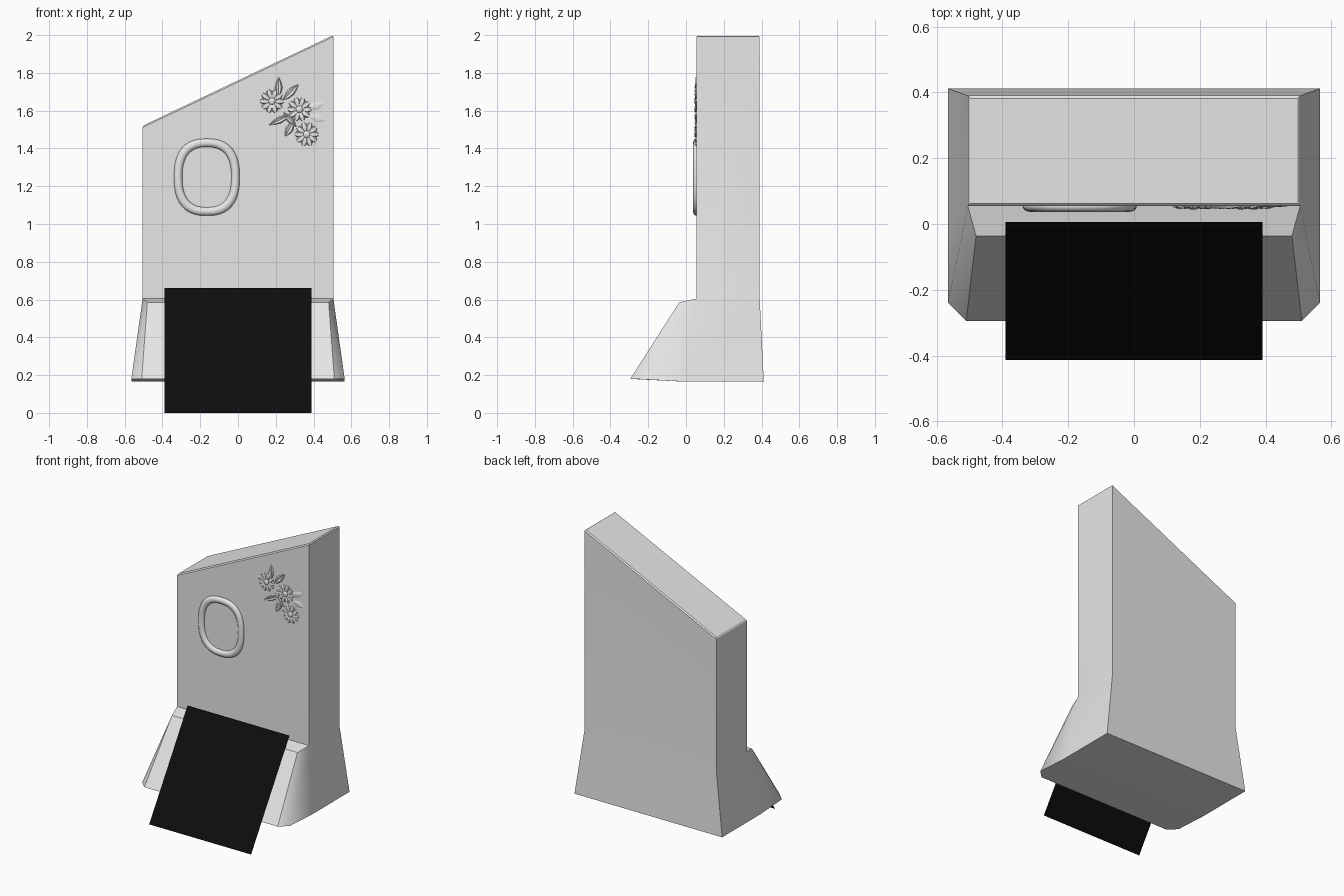
import bpy, bmesh
from math import sin, cos, pi, radians, copysign
from mathutils import Vector, Matrix

cube = bpy.data.objects.get("Cube")
if cube:
    bpy.data.objects.remove(cube, do_unlink=True)


def material(name, value):
    m = bpy.data.materials.new(name)
    m.use_nodes = True
    col = (value, value, value, 1)
    m.diffuse_color = col
    m.node_tree.nodes["Principled BSDF"].inputs["Base Color"].default_value = col
    return m


STONE = material("light grey stone", 0.8)
BLACK = material("black", 0.004)
FRONT = 0.055  # y of the upright front face


def finish(bm, name, mat, angle=None):
    bmesh.ops.recalc_face_normals(bm, faces=bm.faces)
    me = bpy.data.meshes.new(name)
    bm.to_mesh(me)
    bm.free()
    me.materials.append(mat)
    ob = bpy.data.objects.new(name, me)
    bpy.context.collection.objects.link(ob)
    if angle:
        bpy.ops.object.select_all(action='DESELECT')
        ob.select_set(True)
        bpy.context.view_layer.objects.active = ob
        bpy.ops.object.shade_smooth_by_angle(angle=radians(angle))
    return ob


# Headstone: slanted upright slab flowing into a flared foot with a sloped front
half = {
    "foot_back": (0.565, 0.412, 0.165), "foot_mid": (0.565, 0, 0.165),
    "foot_side": (0.565, -0.24, 0.178), "foot_front": (0.51, -0.295, 0.18),
    "ledge_front": (0.48, -0.036, 0.585), "ledge_back": (0.505, FRONT, 0.605),
    "waist": (0.505, 0.39, 0.605),
    "top_front": (0.505, FRONT, 2.0), "top_back": (0.505, 0.39, 2.0),
}
LOW_TOP = 1.52
bm = bmesh.new()
sides = []
for s in (1, -1):
    v = {}
    for key, (x, y, z) in half.items():
        if s < 0 and key.startswith("top"):
            z = LOW_TOP
        v[key] = bm.verts.new((s * x, y, z))
    sides.append(v)
    for f in ("waist foot_back foot_mid ledge_back", "ledge_back foot_mid foot_side",
              "ledge_back foot_side ledge_front", "ledge_front foot_side foot_front",
              "ledge_back top_front top_back waist"):
        bm.faces.new([v[k] for k in f.split()])
L, R = sides
for strip in ("foot_back foot_mid", "foot_mid foot_side foot_front", "foot_front ledge_front",
              "ledge_front ledge_back", "ledge_back top_front", "top_front top_back",
              "top_back waist", "waist foot_back"):
    keys = strip.split()
    bm.faces.new([L[k] for k in keys] + [R[k] for k in reversed(keys)])
tops = {v[k] for v in sides for k in ("top_front", "top_back")}
rim = [e for e in bm.edges if all(v in tops for v in e.verts)]
bmesh.ops.bevel(bm, geom=rim, offset=0.008, segments=1, affect='EDGES')
finish(bm, "headstone", STONE, 25)

# Black sheet leaning on the sloped foot
bm = bmesh.new()
bm.faces.new([bm.verts.new(p) for p in (
    (-0.39, -0.414, 0), (0.39, -0.414, 0), (0.39, 0.006, 0.662), (-0.39, 0.006, 0.662))])
finish(bm, "black_sheet", BLACK)

# Raised oval frame: a round tube swept along a squarish oval
bm = bmesh.new()
N, M = 40, 12
grid = []
for i in range(N):
    a = 2 * pi * i / N
    c, s = cos(a), sin(a)
    sq = Vector((copysign(abs(c) ** 0.8, c), 0, copysign(abs(s) ** 0.8, s)))
    ring = []
    for j in range(M):
        b = 2 * pi * j / M
        w = 0.022 * cos(b)
        ring.append(bm.verts.new((-0.165 + sq.x * (0.152 + w), FRONT - 0.018 * sin(b),
                                  1.248 + sq.z * (0.182 + w))))
    grid.append(ring)
for i in range(N):
    for j in range(M):
        p, q = grid[i], grid[(i + 1) % N]
        k = (j + 1) % M
        bm.faces.new((p[j], q[j], q[k], p[k]))
finish(bm, "oval_frame", STONE, 60)


def add_blade(bm, base, tip, width, depth, widths, rib):
    """Leaf or petal between two points of the front face, with a midline of its own height."""
    a, b = Vector((base[0], 0, base[1])), Vector((tip[0], 0, tip[1]))
    across = (b - a).normalized().cross(Vector((0, 1, 0)))
    rows = []
    n = len(widths) - 1
    for i, w in enumerate(widths):
        p = a.lerp(b, i / n)
        lift = depth * (0.4 + 0.6 * sin(pi * i / n))
        row = []
        for u, h in ((-1, -0.3), (-0.6, 1), (0, rib), (0.6, 1), (1, -0.3)):
            row.append(bm.verts.new(p + across * (u * w * width / 2)
                                    + Vector((0, FRONT - lift * h, 0))))
        rows.append(row)
    for p, q in zip(rows, rows[1:]):
        for j in range(4):
            bm.faces.new((p[j], p[j + 1], q[j + 1], q[j]))


PETAL = (0.4, 0.75, 1, 0.9, 0.4)
LEAF = (0.1, 0.7, 1, 0.65, 0.05)

# Three carved flowers, each ten petals round a domed centre
for n, (x, z) in enumerate(((0.18, 1.65), (0.325, 1.607), (0.364, 1.475)), 1):
    bm = bmesh.new()
    for i in range(10):
        a = 2 * pi * i / 10
        d = Vector((cos(a), sin(a)))
        c = Vector((x, z))
        add_blade(bm, c + d * 0.015, c + d * 0.063, 0.036, 0.009, PETAL, 0.6)
    bmesh.ops.create_uvsphere(
        bm, u_segments=12, v_segments=8, radius=0.019,
        matrix=Matrix.Translation((x, FRONT - 0.002, z)) @ Matrix.Diagonal((1, 0.5, 1, 1)))
    finish(bm, f"flower_{n}", STONE, 40)

# Crisp carved leaves, then two faint ones nearly flush with the stone
leaves = (
    ((0.215, 1.67), (0.215, 1.777), 0.045, 0.009), ((0.24, 1.655), (0.32, 1.74), 0.045, 0.009),
    ((0.275, 1.575), (0.165, 1.525), 0.04, 0.009), ((0.295, 1.545), (0.25, 1.462), 0.045, 0.009),
    ((0.24, 1.59), (0.31, 1.515), 0.035, 0.008),
    ((0.37, 1.61), (0.455, 1.64), 0.05, 0.003), ((0.38, 1.57), (0.465, 1.55), 0.05, 0.003))
for n, (base, tip, width, depth) in enumerate(leaves, 1):
    bm = bmesh.new()
    add_blade(bm, base, tip, width, depth, LEAF, 0.4 if depth > 0.005 else 1.2)
    finish(bm, f"leaf_{n}", STONE, 40)
